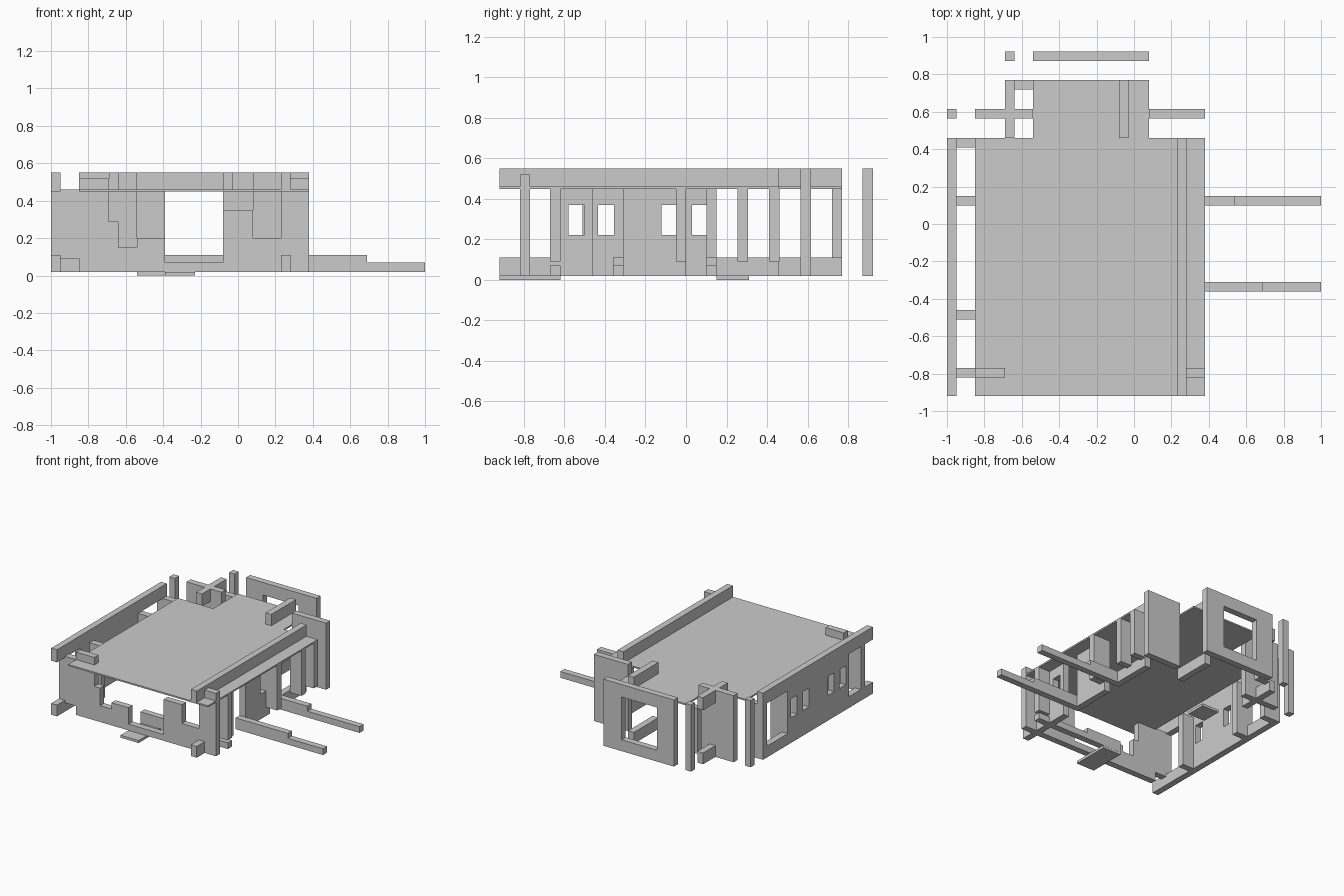
import bpy
from mathutils import Matrix

if "Cube" in bpy.data.objects:
    bpy.data.objects.remove(bpy.data.objects["Cube"])

T = 0.051          # panel thickness
FLOOR, CEIL, TOP = 0.02, 0.455, 0.55

TO_X = Matrix(((1, 0, 0, 0), (0, 0, 1, 0), (0, 1, 0, 0), (0, 0, 0, 1)))   # profile in x-z
TO_Y = Matrix(((0, 0, 1, 0), (1, 0, 0, 0), (0, 1, 0, 0), (0, 0, 0, 1)))   # profile in y-z
TO_Z = Matrix.Identity(4)                                               # profile in x-y


def rect(a0, b0, a1, b1):
    return [(a0, b0), (a1, b0), (a1, b1), (a0, b1)]


def panel(name, basis, start, loops, thick=T):
    """Flat panel cut from an outline plus optional hole loops."""
    cu = bpy.data.curves.new(name, 'CURVE')
    cu.dimensions, cu.fill_mode, cu.extrude = '2D', 'BOTH', thick / 2
    for loop in loops:
        sp = cu.splines.new('POLY')
        sp.points.add(len(loop) - 1)
        for p, (a, b) in zip(sp.points, loop):
            p.co = (a, b, 0, 1)
        sp.use_cyclic_u = True
    tmp = bpy.data.objects.new(name + "_tmp", cu)
    bpy.context.collection.objects.link(tmp)
    dg = bpy.context.evaluated_depsgraph_get()
    me = bpy.data.meshes.new_from_object(tmp.evaluated_get(dg))
    bpy.data.objects.remove(tmp)
    me.transform(basis @ Matrix.Translation((0, 0, start + thick / 2)))
    if basis.determinant() < 0:
        me.flip_normals()
    for f in me.polygons:
        f.use_smooth = False
    ob = bpy.data.objects.new(name, me)
    bpy.context.collection.objects.link(ob)
    return ob


# Ceiling slab with narrower rear bay
panel("ceiling_slab", TO_Z, 0.448,
      [[(-.85, -.92), (.38, -.92), (.38, .46), (.08, .46), (.08, .77),
        (-.54, .77), (-.54, .46), (-.85, .46)]], 0.012)

# Left wall: rails, open front bay, four windows and a rear opening
side = [(-.92, FLOOR), (.46, FLOOR), (.46, TOP), (-.92, TOP), (-.92, .46),
        (-.62, .45), (-.62, .11), (-.92, .11)]
side[4] = (-.92, .45)
windows = [rect(a, .22, a + .08, .37) for a in (-.58, -.435, -.12, .03)]
panel("left_wall", TO_Y, -1.0, [side] + windows + [rect(.15, .11, .41, .45)])

# Right wall: two doorways between windowed sections
panel("right_wall_top_rail", TO_Y, .23, [rect(-.92, .45, .46, TOP)])
panel("right_wall_front", TO_Y, .23,
      [[(-.92, FLOOR), (-.46, FLOOR), (-.46, .45), (-.62, .45), (-.62, .11), (-.92, .11)],
       rect(-.58, .22, -.50, .37)])
panel("right_wall_middle", TO_Y, .23,
      [rect(-.31, FLOOR, 0, .45), rect(-.12, .22, -.05, .37)])
panel("right_wall_rear_rail", TO_Y, .23, [rect(.10, FLOOR, .46, .11)])

# Front wall with stepped opening
panel("front_wall", TO_X, -.82,
      [[(-1, .09), (-.85, .09), (-.85, FLOOR), (.38, FLOOR), (.38, .52), (.28, .52),
        (.28, .45), (.23, .45), (.23, .20), (.08, .20), (.08, .35), (-.08, .35),
        (-.08, .07), (-.39, .07), (-.39, .20), (-.54, .20), (-.54, .15), (-.64, .15),
        (-.64, .29), (-.69, .29), (-.69, .52), (-.85, .52), (-.85, .46), (-1, .46)]])

# Low beam behind the front wall
panel("front_floor_beam", TO_X, -.67,
      [[(-.39, FLOOR), (.38, FLOOR), (.38, .07), (-.08, .07), (-.08, .11), (-.39, .11)]])

# Fins carrying the slab on both sides
for i, y in enumerate((-.51, .10, .41)):
    panel(f"left_fin_{i}", TO_X, y, [rect(-.95, FLOOR, -.85, .45)])
for i, y in enumerate((-.67, -.05, .255, .41)):
    panel(f"right_fin_{i}", TO_X, y, [rect(.28, .09, .38, .45)])
panel("rear_bay_fin", TO_X, .72, [rect(-.64, .09, -.54, .45)])

# Stepped boards running out to the right
for i, (y, step) in enumerate(((-.36, .69), (.10, .54))):
    panel(f"ground_board_{i}", TO_X, y,
          [[(.23, FLOOR), (1, FLOOR), (1, .07), (step, .07), (step, .11), (.23, .11)]])

# Rear bay: side rails, flanking panels, window panel and posts
for name, x in (("rear_bay_left", -.69), ("rear_bay_right", -.08)):
    panel(name + "_top_rail", TO_Y, x, [rect(.46, .45, .77, TOP)])
    panel(name + "_bottom_rail", TO_Y, x, [rect(.46, FLOOR, .77, .11)])
panel("rear_left_panel", TO_X, .565, [rect(-.85, FLOOR, -.54, TOP)])
panel("rear_right_panel", TO_X, .565, [rect(.08, FLOOR, .38, TOP)])
panel("rear_window_panel", TO_X, .872,
      [rect(-.54, FLOOR, .08, TOP), rect(-.39, .11, -.08, .45)])
panel("rear_post", TO_X, .872, [rect(-.69, FLOOR, -.64, TOP)])
panel("corner_post", TO_X, .565, [rect(-1, FLOOR, -.95, TOP)])

# Thin step plates on the ground
panel("front_step_plate", TO_Z, 0, [rect(-.39, -.92, -.23, -.62)], 0.02)
panel("inner_step_plate", TO_Z, 0, [rect(-.54, .15, -.39, .31)], 0.02)
